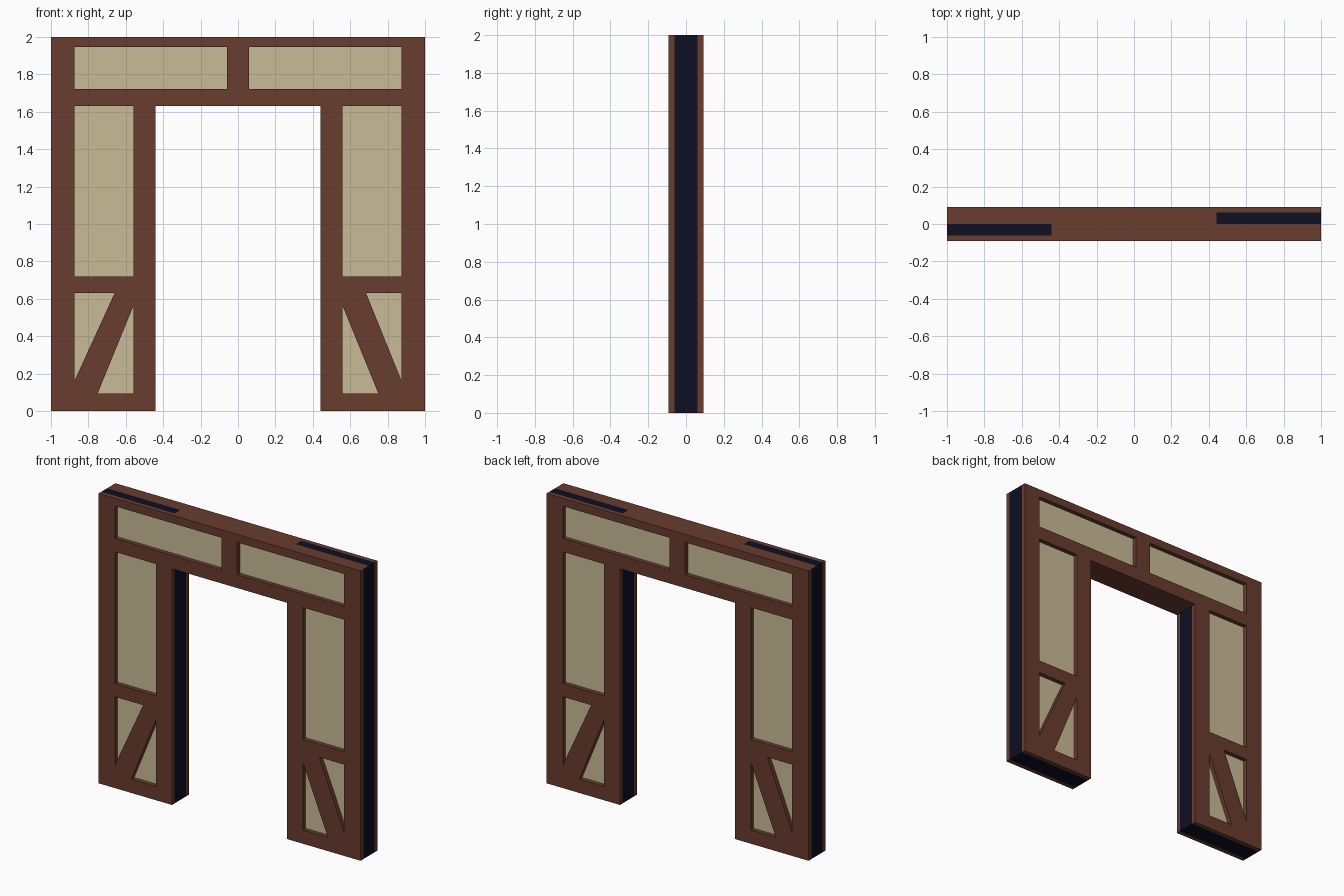
import bpy, bmesh, math
from mathutils import Matrix

if "Cube" in bpy.data.objects:
    bpy.data.objects.remove(bpy.data.objects["Cube"])

CORE = 0.062      # half thickness of the infill wall
FACE = 0.092      # half thickness including the timber
LEG = 0.44        # half width of the doorway
HEAD = 1.63       # height of the doorway


def material(name, rgb):
    m = bpy.data.materials.new(name)
    m.diffuse_color = (*rgb, 1)
    m.use_nodes = True
    m.node_tree.nodes["Principled BSDF"].inputs["Base Color"].default_value = m.diffuse_color
    return m


timber = material("brown timber", (0.138, 0.045, 0.028))
plaster = material("cream plaster", (0.590, 0.500, 0.310))
navy = material("dark navy edge", (0.004, 0.0045, 0.016))


def add_object(name, bm, mats):
    mesh = bpy.data.meshes.new(name)
    bm.to_mesh(mesh)
    bm.free()
    for m in mats:
        mesh.materials.append(m)
    ob = bpy.data.objects.new(name, mesh)
    bpy.context.collection.objects.link(ob)
    return ob


def rect(x0, x1, z0, z1):
    return [(x0, z0), (x1, z0), (x1, z1), (x0, z1)]


# Timber frame outline followed by its openings (x, z)
loops = [
    [(-1, 0), (-LEG, 0), (-LEG, HEAD), (LEG, HEAD), (LEG, 0), (1, 0), (1, 2), (-1, 2)],
    rect(-0.875, -0.06, 1.722, 1.945),
    rect(0.058, 0.875, 1.722, 1.945),
    rect(-0.875, -0.56, 0.72, 1.63),
    rect(0.56, 0.875, 0.72, 1.63),
    [(-0.875, 0.63), (-0.875, 0.16), (-0.66, 0.63)],
    [(-0.56, 0.56), (-0.75, 0.095), (-0.56, 0.095)],
    [(0.875, 0.63), (0.685, 0.63), (0.875, 0.16)],
    [(0.56, 0.56), (0.56, 0.095), (0.75, 0.095)],
]


def timber_frame(name, turn):
    # Filled flat curve with holes, extruded and stood upright
    cu = bpy.data.curves.new(name + "_profile", 'CURVE')
    cu.dimensions = '2D'
    cu.fill_mode = 'BOTH'
    cu.extrude = (FACE - CORE) / 2
    for pts in loops:
        sp = cu.splines.new('POLY')
        sp.points.add(len(pts) - 1)
        for p, (x, z) in zip(sp.points, pts):
            p.co = (x, z, 0, 1)
        sp.use_cyclic_u = True
    tmp = bpy.data.objects.new(name + "_profile", cu)
    bpy.context.collection.objects.link(tmp)
    dg = bpy.context.evaluated_depsgraph_get()
    mesh = bpy.data.meshes.new_from_object(tmp.evaluated_get(dg))
    bm = bmesh.new()
    bm.from_mesh(mesh)
    bpy.data.objects.remove(tmp)
    bmesh.ops.remove_doubles(bm, verts=bm.verts, dist=1e-5)
    bm.transform(Matrix.Rotation(turn, 4, 'Z')
                 @ Matrix.Translation((0, -(FACE + CORE) / 2, 0))
                 @ Matrix.Rotation(math.pi / 2, 4, 'X'))
    bmesh.ops.recalc_face_normals(bm, faces=bm.faces)
    for f in bm.faces:
        f.material_index = 0
        f.smooth = False
    add_object(name, bm, [timber])


timber_frame("front_timber_frame", 0)
timber_frame("back_timber_frame", math.pi)


def core(name, x0, x1, z0, z1, edge_rule):
    # Infill wall: plaster on both broad sides, edges coloured by rule
    bm = bmesh.new()
    bmesh.ops.create_cube(bm, size=1)
    bm.transform(Matrix.Translation(((x0 + x1) / 2, 0, (z0 + z1) / 2))
                 @ Matrix.Diagonal((x1 - x0, 2 * CORE, z1 - z0, 1)))
    bmesh.ops.bisect_plane(bm, geom=bm.verts[:] + bm.edges[:] + bm.faces[:],
                           plane_co=(0, 0, 0), plane_no=(0, 1, 0))
    bm.normal_update()
    for f in bm.faces:
        f.material_index = 0 if abs(f.normal.y) > 0.5 else edge_rule(f)
    add_object(name, bm, [plaster, timber, navy])


def leg_edge(f):
    # Navy edges, but only one half of the top is navy
    c = f.calc_center_median()
    return 1 if f.normal.z > 0.5 and c.x * c.y < 0 else 2


core("left_wall_infill", -1, -LEG, 0, 2, leg_edge)
core("right_wall_infill", LEG, 1, 0, 2, leg_edge)
core("lintel_infill", -LEG, LEG, HEAD, 2, lambda f: 1)
